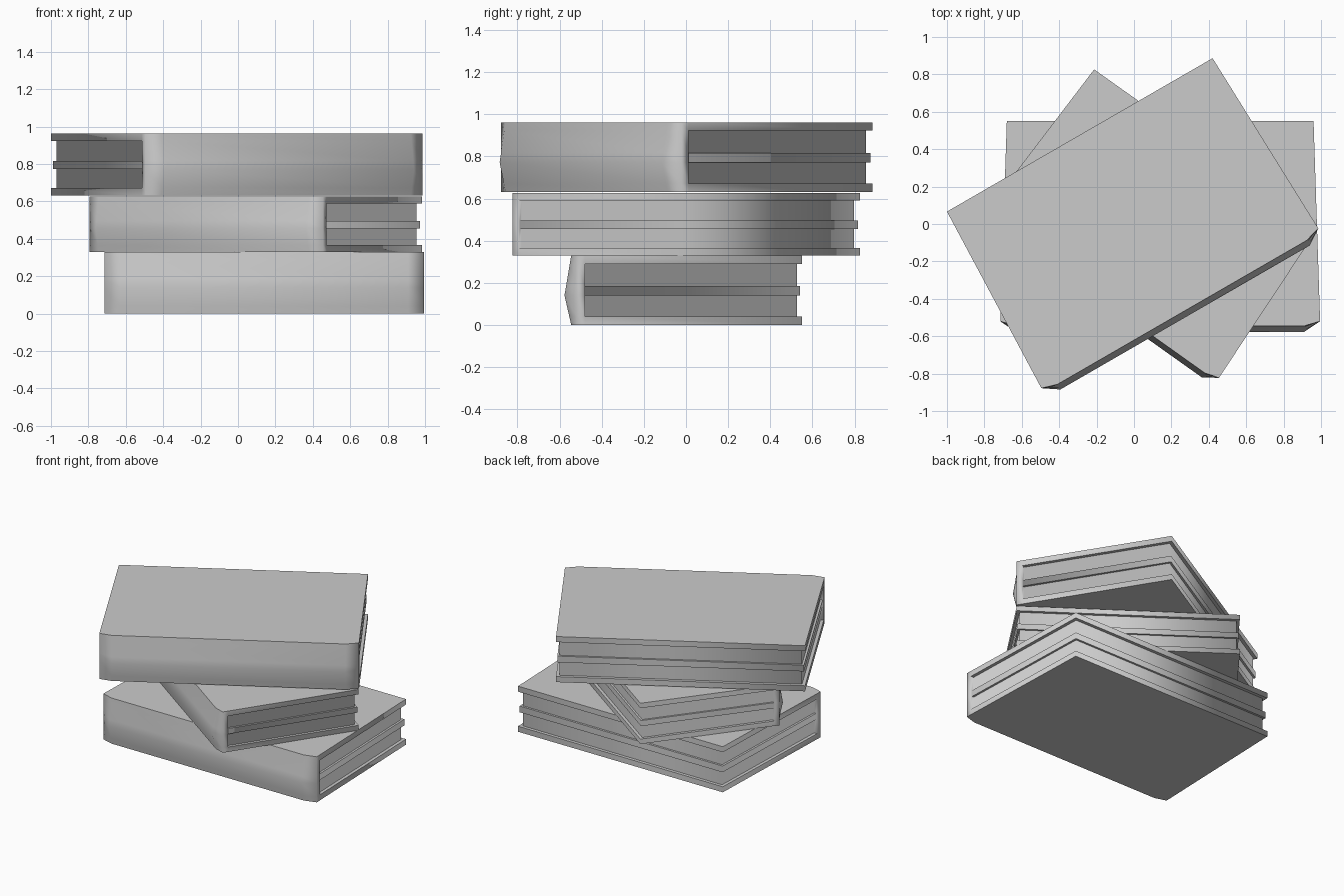
import bpy, bmesh
from math import radians

if "Cube" in bpy.data.objects:
    bpy.data.objects.remove(bpy.data.objects["Cube"])

BACK, FRONT, HINGE = 0.55, -0.52, -0.48   # back edge, spine corner, start of pages
H, RIDGE_Z = 0.33, 0.14

# (height, inset of the page sides): cover, pages, raised band, pages, cover
LAYERS = [(0, 0), (0.04, 0), (0.04, 0.023), (RIDGE_Z, 0.023), (RIDGE_Z, 0.008),
          (0.185, 0.008), (0.185, 0.023), (0.29, 0.023), (0.29, 0), (H, 0)]


def half_width(y):
    # covers widen slightly towards the spine
    return 0.82 + 0.035 * (BACK - y) / (BACK - FRONT)


def outline(z, inset):
    # right half of the plan outline, mirrored for the left half
    t = z / RIDGE_Z if z < RIDGE_Z else (H - z) / (H - RIDGE_Z)
    spine_y = -0.545 - 0.032 * t
    yb = BACK - inset
    right = [(half_width(yb) - inset, yb),
             (half_width(HINGE) - inset, HINGE),
             (half_width(HINGE), HINGE),
             (half_width(FRONT), FRONT),
             (0.77, spine_y)]
    return right + [(-x, y) for x, y in reversed(right)]


def book(name, location, angle, scale):
    bm = bmesh.new()
    rings = [[bm.verts.new((x, y, z)) for x, y in outline(z, i)] for z, i in LAYERS]
    n = len(rings[0])
    for a, b in zip(rings, rings[1:]):
        for k in range(n):
            m = (k + 1) % n
            bm.faces.new((a[k], a[m], b[m], b[k]))
    bm.faces.new(rings[0])
    bm.faces.new(rings[-1])
    bmesh.ops.remove_doubles(bm, verts=bm.verts, dist=1e-4)
    bmesh.ops.dissolve_degenerate(bm, edges=bm.edges, dist=1e-4)
    bmesh.ops.recalc_face_normals(bm, faces=bm.faces)
    # smooth around the book, sharp along the cover and page rims
    for f in bm.faces:
        f.smooth = True
    for e in bm.edges:
        flat = [abs(f.normal.z) > 0.9 for f in e.link_faces]
        e.smooth = len(set(flat)) < 2
    mesh = bpy.data.meshes.new(name)
    bm.to_mesh(mesh)
    bm.free()
    obj = bpy.data.objects.new(name, mesh)
    bpy.context.collection.objects.link(obj)
    obj.location = location
    obj.rotation_euler.z = radians(angle)
    obj.scale = (scale,) * 3
    return obj


# stack of three books
book("bottom_book", (0.14, 0, 0), 0, 1)
book("middle_book", (0.10, 0, 0.33), -35.4, 0.895)
book("top_book", (-0.015, 0, 0.632), 30, 1)
